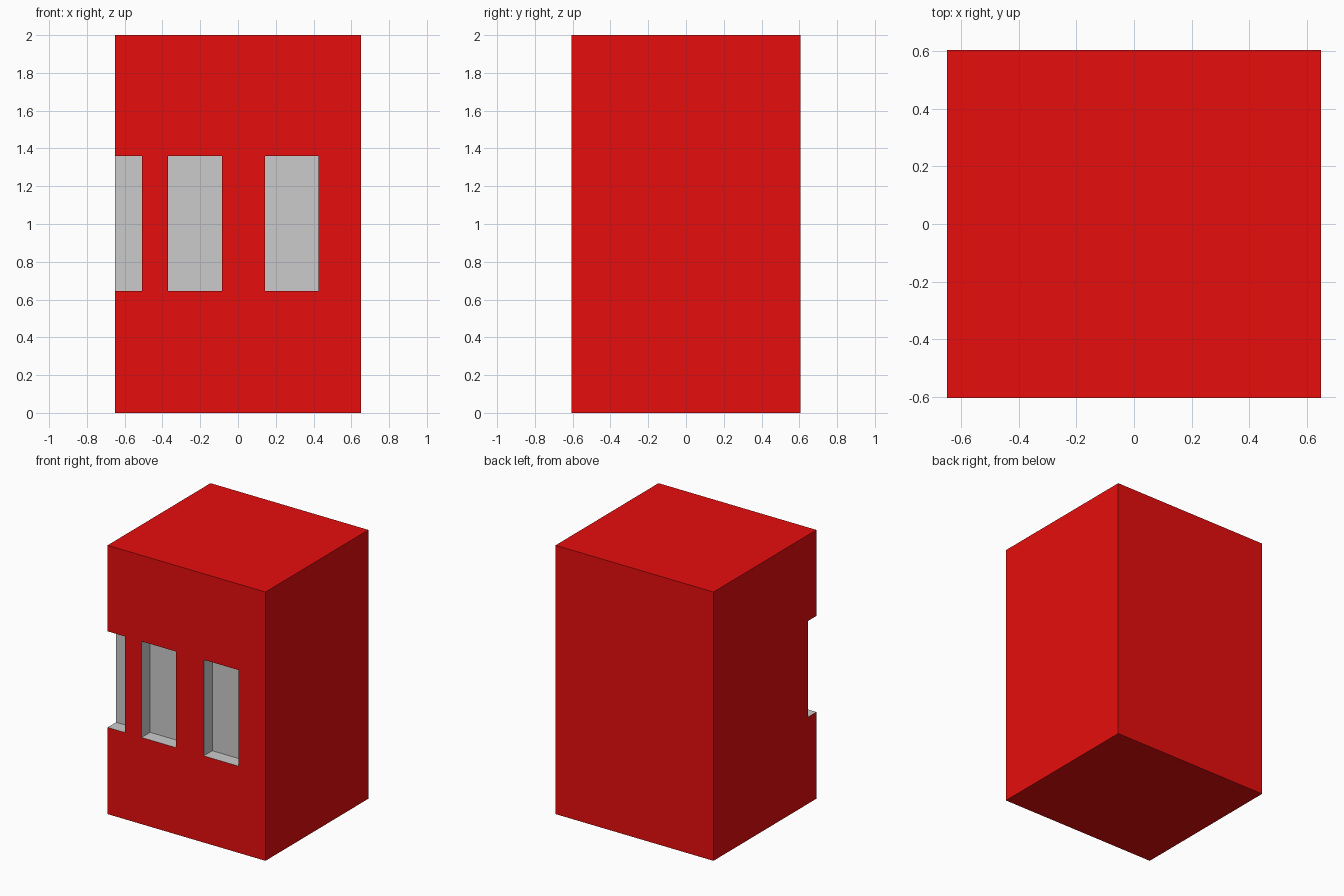
import bpy
import bmesh

if "Cube" in bpy.data.objects:
    bpy.data.objects.remove(bpy.data.objects["Cube"])

W, D, H = 1.30, 1.21, 2.0              # building size
WIN_W, Z0, Z1, DEPTH = 0.285, 0.645, 1.36, 0.10
WINDOW_X = (-0.65, -0.2275, 0.285)     # first window wraps the left corner


def box(name, lo, hi):
    bpy.ops.mesh.primitive_cube_add(size=1, location=[(a + b) / 2 for a, b in zip(lo, hi)])
    ob = bpy.context.object
    ob.name = ob.data.name = name
    ob.scale = [b - a for a, b in zip(lo, hi)]
    bpy.ops.object.transform_apply(location=True, rotation=False, scale=True)
    return ob


def keep_faces(ob, test):
    bm = bmesh.new()
    bm.from_mesh(ob.data)
    drop = [f for f in bm.faces if not test(f)]
    bmesh.ops.delete(bm, geom=drop, context='FACES')
    bm.to_mesh(ob.data)
    bm.free()


def is_outer(face):
    # Outer faces lie flat on the building's bounding box
    c, n = face.calc_center_median(), face.normal
    size = (W / 2, D / 2, H / 2)
    pos = (c.x, c.y, c.z - H / 2)
    return any(abs(n[i]) > 0.9 and abs(abs(pos[i]) - size[i]) < 0.001 for i in range(3))


# Main block with the window openings cut into the front
body = box("building_body", (-W / 2, -D / 2, 0), (W / 2, D / 2, H))
for x in WINDOW_X:
    cutter = box("window_cutter", (x - WIN_W / 2, -D / 2 - 0.1, Z0),
                 (x + WIN_W / 2, -D / 2 + DEPTH, Z1))
    mod = body.modifiers.new("window", 'BOOLEAN')
    mod.operation, mod.solver, mod.object = 'DIFFERENCE', 'EXACT', cutter
    bpy.context.view_layer.objects.active = body
    bpy.ops.object.modifier_apply(modifier=mod.name)
    bpy.data.objects.remove(cutter, do_unlink=True)

# Grey recess linings are split from the red walls
recess = body.copy()
recess.data = body.data.copy()
recess.name = recess.data.name = "window_recesses"
bpy.context.collection.objects.link(recess)
keep_faces(body, is_outer)
keep_faces(recess, lambda f: not is_outer(f))

# Red walls
red = bpy.data.materials.new("red_wall")
red.diffuse_color = (0.8, 0.004, 0.004, 1)
red.use_nodes = True
red.node_tree.nodes["Principled BSDF"].inputs["Base Color"].default_value = red.diffuse_color
body.data.materials.clear()
body.data.materials.append(red)
